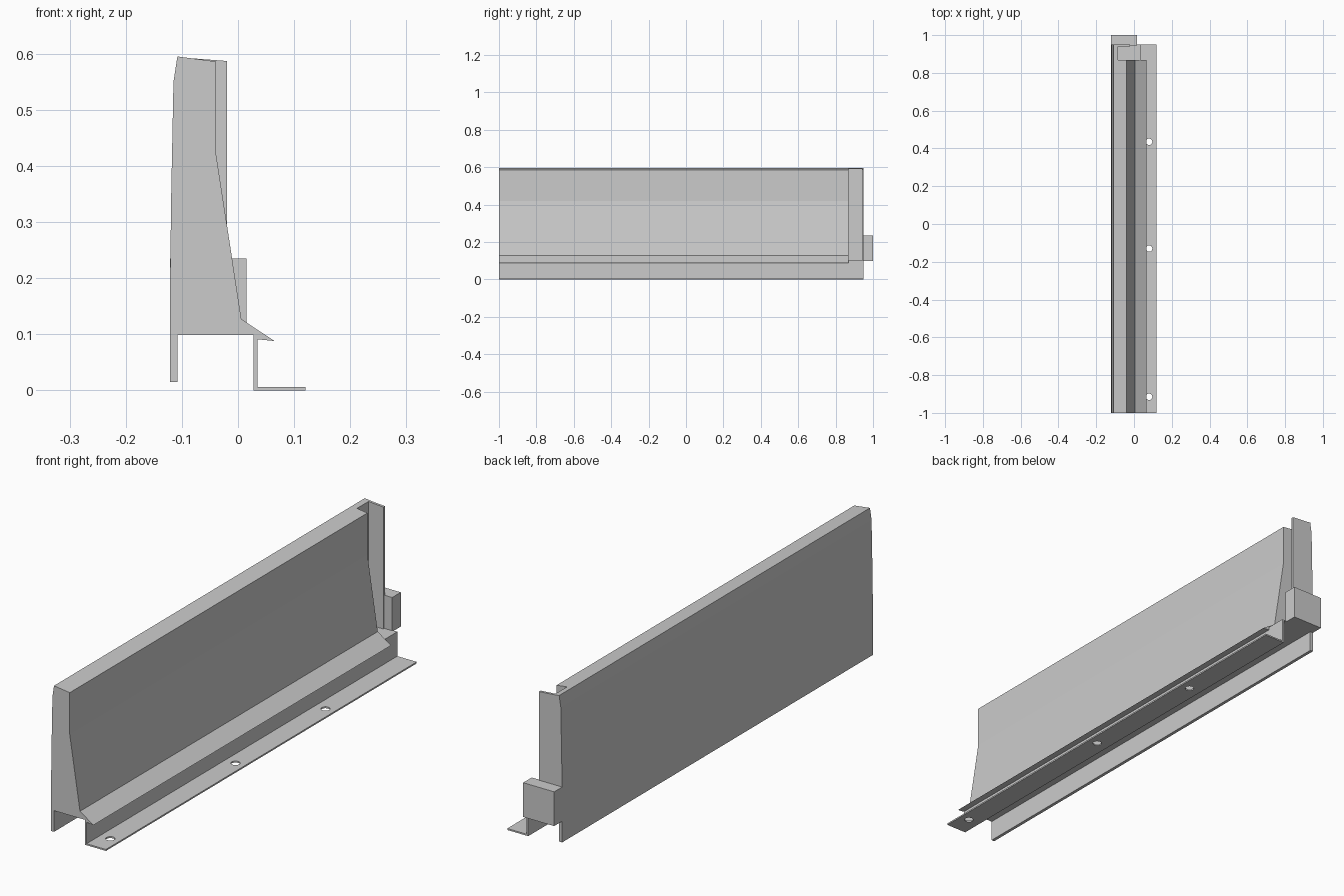
import bpy, bmesh

if "Cube" in bpy.data.objects:
    bpy.data.objects.remove(bpy.data.objects["Cube"])


def extrude(name, profile, y0, y1):
    """Extrude an x-z outline along y."""
    bm = bmesh.new()
    face = bm.faces.new([bm.verts.new((x, y0, z)) for x, z in profile])
    ext = bmesh.ops.extrude_face_region(bm, geom=[face])
    verts = [v for v in ext["geom"] if isinstance(v, bmesh.types.BMVert)]
    bmesh.ops.translate(bm, verts=verts, vec=(0, y1 - y0, 0))
    bmesh.ops.recalc_face_normals(bm, faces=bm.faces)
    mesh = bpy.data.meshes.new(name)
    bm.to_mesh(mesh)
    bm.free()
    ob = bpy.data.objects.new(name, mesh)
    bpy.context.collection.objects.link(ob)
    return ob


def box(name, x0, x1, y0, y1, z0, z1):
    return extrude(name, [(x0, z0), (x1, z0), (x1, z1), (x0, z1)], y0, y1)


def cut(target, cutter):
    mod = target.modifiers.new(cutter.name, "BOOLEAN")
    mod.operation = "DIFFERENCE"
    mod.solver = "EXACT"
    mod.object = cutter
    cutter.hide_render = True
    cutter.hide_set(True)


END = 0.95      # end of the long section
NOTCH = 0.868   # start of the open recess

# Long panel section with rear skirt, front lip and mounting flange
panel = extrude("panel", [
    (-0.121, 0.015), (-0.108, 0.015), (-0.108, 0.099), (0.028, 0.099),
    (0.028, 0.0), (0.12, 0.0), (0.12, 0.006), (0.035, 0.006),
    (0.035, 0.091), (0.065, 0.088), (0.006, 0.127), (-0.039, 0.42),
    (-0.039, 0.586), (-0.108, 0.595), (-0.115, 0.55), (-0.119, 0.35),
    (-0.121, 0.2)], -1.0, END)

# Recess at the far end, leaving the rear skin and a thin floor
cut(panel, box("recess_cutter", -0.085, 0.2, NOTCH, 1.1, 0.103, 0.7))
cut(panel, box("lip_cutter", 0.035, 0.2, NOTCH, 1.1, 0.05, 0.2))

# Bolt holes in the flange
for i, y in enumerate((-0.915, -0.13, 0.435)):
    bpy.ops.mesh.primitive_cylinder_add(vertices=24, radius=0.017, depth=0.05,
                                        location=(0.08, y, 0.003))
    hole = bpy.context.object
    hole.name = f"hole_cutter_{i + 1}"
    cut(panel, hole)

# Upright end plate closing the recess
extrude("end_plate", [(-0.085, 0.103), (-0.02, 0.103), (-0.02, 0.587),
                      (-0.085, 0.592)], END - 0.01, END)

# Connector block on the end
box("connector_block", -0.121, 0.015, END - 0.004, 1.0, 0.099, 0.235)
